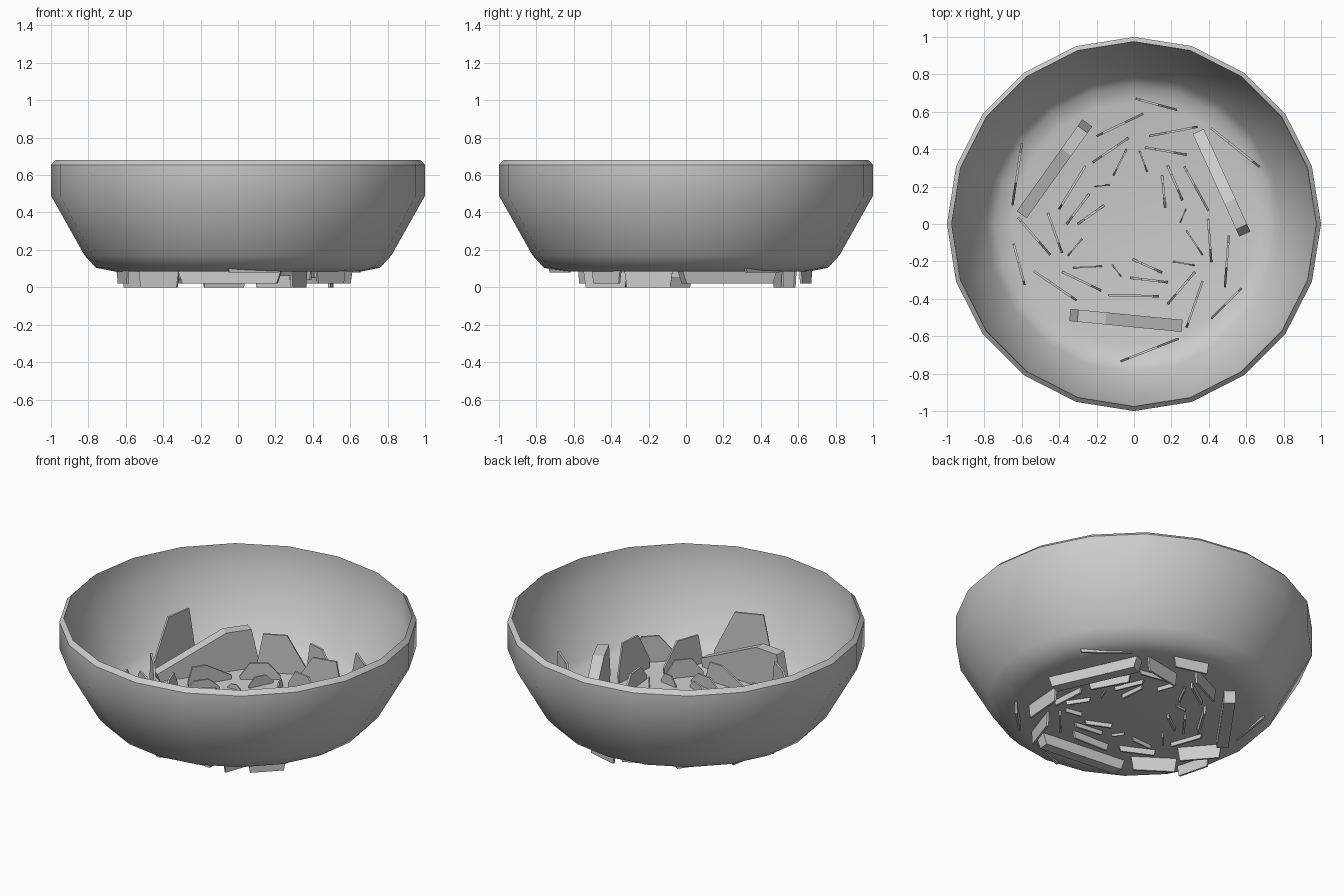
import bpy, bmesh, math
from mathutils import Vector

if "Cube" in bpy.data.objects:
    bpy.data.objects.remove(bpy.data.objects["Cube"])

SIDES = 20


def finish(name, bm):
    bmesh.ops.recalc_face_normals(bm, faces=bm.faces[:])
    mesh = bpy.data.meshes.new(name)
    bm.to_mesh(mesh)
    bm.free()
    obj = bpy.data.objects.new(name, mesh)
    bpy.context.collection.objects.link(obj)
    return obj


# Bowl: one closed profile, outside bottom up over the rim and down inside
profile = [(0.66, 0.085), (0.76, 0.105), (0.82, 0.17), (1, 0.49), (1, 0.655), (0.975, 0.68),
           (0.968, 0.5), (0.79, 0.18), (0.74, 0.13), (0.65, 0.11)]
bm = bmesh.new()
rings = []
for r, z in profile:
    angles = [math.tau * i / SIDES for i in range(SIDES)]
    rings.append([bm.verts.new((r * math.cos(a), r * math.sin(a), z)) for a in angles])
for lo, hi in zip(rings, rings[1:]):
    for i in range(SIDES):
        bm.faces.new((lo[i - 1], lo[i], hi[i], hi[i - 1]))
bm.faces.new(rings[0])
bm.faces.new(rings[-1])
bowl = finish("bowl", bm)
bpy.context.view_layer.objects.active = bowl
bowl.select_set(True)
bpy.ops.object.shade_smooth_by_angle(angle=math.radians(40))
bowl.select_set(False)


# Upright six-cornered shard from a to b, repeated three times round the bowl
def shards(name, a, b, low, top, left=0.25, right=0.7, thick=0.012):
    a, b = Vector((*a, 0)), Vector((*b, 0))
    along = b - a
    side = Vector((-along.y, along.x, 0)).normalized() * thick
    waist = 0.11 + (top - 0.11) * 0.2
    outline = [(0.08, low), (0, waist), (left, top), (right, top), (1, waist), (0.92, low)]
    for k in range(3):
        bm = bmesh.new()
        face = bm.faces.new([bm.verts.new(a + along * t - side / 2 + Vector((0, 0, z)))
                             for t, z in outline])
        solid = bmesh.ops.extrude_face_region(bm, geom=[face], use_keep_orig=True)
        moved = [v for v in solid["geom"] if isinstance(v, bmesh.types.BMVert)]
        bmesh.ops.translate(bm, verts=moved, vec=side)
        obj = finish(f"{name}_{k + 1}", bm)
        obj.rotation_euler.z = k * math.tau / 3


# Large pieces
shards("thick_slab", (-0.6, 0.05), (-0.25, 0.54), 0.02, 0.35, 0.68, 0.93, 0.065)
shards("tall_shard", (-0.65, 0.1), (-0.6, 0.43), 0.08, 0.425, 0.36, 0.86)
shards("outer_shard", (0.01, 0.67), (0.23, 0.61), 0.02, 0.27, 0.1, 0.55)
shards("wide_shard", (-0.2, 0.47), (0.05, 0.59), 0, 0.345, 0.13, 0.62)
shards("middle_shard", (0.08, 0.47), (0.34, 0.52), 0, 0.29, 0.35, 0.9)
# Inner pieces
shards("inner_shard_a", (0.06, 0.41), (0.28, 0.37), 0.06, 0.22)
shards("inner_shard_b", (-0.22, 0.33), (-0.03, 0.46), 0.05, 0.21)
shards("inner_shard_c", (-0.4, 0.08), (-0.26, 0.31), 0.04, 0.226, 0.1, 0.4)
# Small pieces
shards("small_shard_a", (-0.36, 0), (-0.24, 0.16), 0.06, 0.18)
shards("small_shard_b", (-0.3, 0), (-0.16, 0.1), 0.06, 0.16)
shards("small_shard_c", (0.03, 0.39), (0.07, 0.28), 0.06, 0.17, thick=0.008)
shards("small_shard_d", (-0.11, 0.26), (-0.04, 0.4), 0.06, 0.17, thick=0.008)
shards("small_shard_e", (-0.21, 0.2), (-0.13, 0.21), 0.07, 0.14, thick=0.006)
